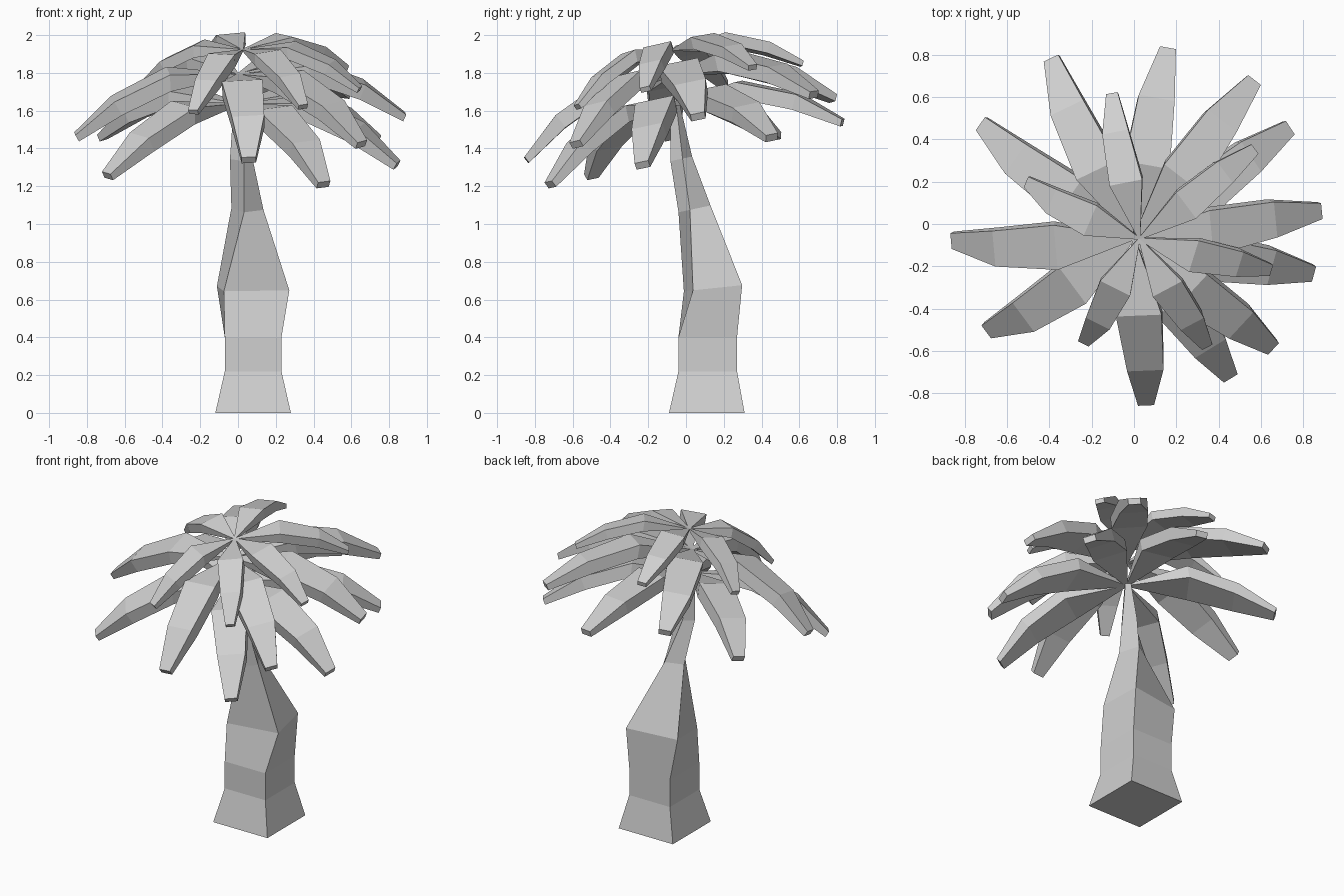
import bpy, bmesh
from math import radians
from mathutils import Matrix, Vector

cube = bpy.data.objects.get("Cube")
if cube:
    bpy.data.objects.remove(cube, do_unlink=True)

grey = bpy.data.materials.new("plain_grey")
grey.use_nodes = True
colour = (0.63, 0.63, 0.63, 1)
grey.diffuse_color = colour
grey.node_tree.nodes["Principled BSDF"].inputs["Base Color"].default_value = colour


def loft(name, rings, matrix=Matrix()):
    """Skin a list of four-cornered rings into a closed, flat-shaded object."""
    bm = bmesh.new()
    loops = [[bm.verts.new(matrix @ Vector(p)) for p in ring] for ring in rings]
    for low, high in zip(loops, loops[1:]):
        for i in range(4):
            j = (i + 1) % 4
            bm.faces.new((low[i], low[j], high[j], high[i]))
    bm.faces.new(loops[0][::-1])
    bm.faces.new(loops[-1])
    bmesh.ops.recalc_face_normals(bm, faces=bm.faces)
    mesh = bpy.data.meshes.new(name)
    bm.to_mesh(mesh)
    bm.free()
    mesh.materials.append(grey)
    obj = bpy.data.objects.new(name, mesh)
    bpy.context.collection.objects.link(obj)


def turn(angle, axis):
    return Matrix.Rotation(radians(angle), 4, axis)


# Trunk: square sections that lean, twist and taper (centre, half sizes, twist, pitch)
def trunk_ring(centre, half_x, half_y, twist, pitch):
    place = Matrix.Translation(centre) @ turn(pitch, 'X') @ turn(twist, 'Z')
    corners = ((-1, -1), (1, -1), (1, 1), (-1, 1))
    return [place @ Vector((sx * half_x, sy * half_y, 0)) for sx, sy in corners]


sections = [
    ((0.08, 0.11, 0), 0.2, 0.2, 0, 0),
    ((0.08, 0.115, 0.22), 0.15, 0.155, 0, 0),
    ((0.08, 0.115, 0.4), 0.15, 0.155, 0, 0),
    ((0.08, 0.143, 0.66), 0.175, 0.132, 8, 6),
    ((0.05, 0.045, 1.08), 0.06, 0.065, 31, 12),
    ((0.017, -0.025, 1.345), 0.04, 0.045, 55, 12),
    ((0, -0.06, 1.66), 0.015, 0.015, 60, 12),
]
loft("trunk", [trunk_ring(*s) for s in sections])


# Leaf sections: distance out, height of top, half width, thickness, sideways bow
leaf_profile = [
    (0.0, 0.0, 0.006, 0.01, 0.0),
    (0.37, 0.04, 0.108, 0.09, 0.005),
    (0.67, -0.09, 0.086, 0.075, 0.015),
    (0.88, -0.27, 0.038, 0.035, 0.0),
]


def leaf_ring(r, top, half, thick, bow):
    # the underside leans inward so each section stays square to the bend
    under = r - thick * 0.5 * (r > 0.5)
    return [(r, bow - half, top), (r, bow + half, top),
            (under, bow + half, top - thick), (under, bow - half, top - thick)]


# Crown: three tilted tiers (hub x, hub height, side tilt, scale, leaves as angle and length)
tiers = {
    "lower": (0, 1.64, 0, 1.0,
              ((-144, 0.98), (-58, 0.98), (-15, 1), (33, 1), (79.5, 1), (145.5, 1))),
    "middle": (0, 1.795, 2.5, 1.0,
               ((-175, 1), (-87, 0.98), (-42, 0.99), (5.5, 1), (52, 1.03), (116.5, 1.03))),
    "upper": (0.025, 1.925, 3, 0.73,
              ((-116.5, 0.96), (-61, 1), (-17, 1), (36.5, 1.04), (102, 1.05), (157.5, 0.92))),
}
for tier, (hub_x, height, side_tilt, scale, leaves) in tiers.items():
    hub = Matrix.Translation((hub_x, -0.07, height)) @ turn(12, 'X') @ turn(-side_tilt, 'Y')
    for n, (angle, length) in enumerate(leaves):
        place = hub @ turn(angle, 'Z') @ Matrix.Diagonal((scale * length, scale, scale, 1))
        loft(f"{tier}_leaf_{n + 1}", [leaf_ring(*s) for s in leaf_profile], place)
